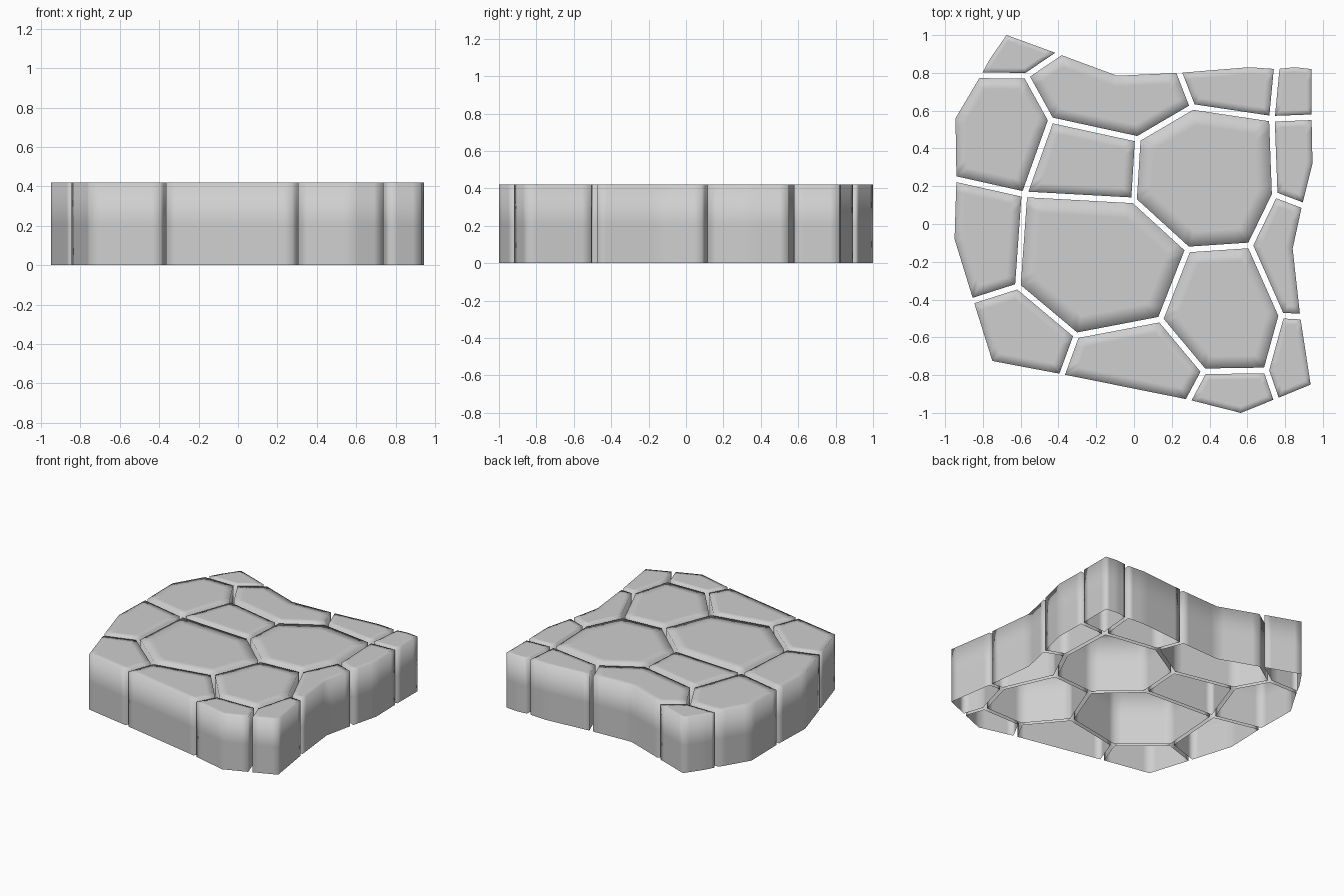
import bpy
import bmesh
from math import sqrt
from mathutils import Vector
from mathutils.geometry import intersect_line_line_2d, area_tri

if "Cube" in bpy.data.objects:
    bpy.data.objects.remove(bpy.data.objects["Cube"], do_unlink=True)

HEIGHT = 0.42
HALF_GAP = 0.015
CORNER = 0.05

# Joints between stones: capitals lie on the outer rim, small letters inside
JOINTS = dict(
    A=(-.675, 1), B=(-.4, .9), C=(-.09, .785), D=(.24, .8), E=(.61, .83),
    F=(.755, .82), G=(.85, .83), H=(.94, .82), I=(.94, .565), J=(.945, .32),
    K=(.89, .1), L=(.84, -.13), M=(.88, -.49), N=(.935, -.85),
    O=(.752, -.925), P=(.565, -1), Q=(.29, -.93), R=(-.38, -.795),
    S=(-.75, -.725), T=(-.85, -.405), U=(-.95, -.08), V=(-.94, .237),
    W=(-.945, .56), X=(-.81, .787), Y=(-.765, .87),
    a=(-.57, .785), b=(-.44, .55), c=(-.58, .157), d=(.02, .45),
    e=(.31, .62), f=(.73, .557), g=(.745, .155), h=(0, .125),
    i=(.285, -.135), j=(.615, -.113), k=(.14, -.505), l=(-.305, -.59),
    m=(-.615, -.33), n=(.37, -.78), o=(.7, -.775), p=(.78, -.485),
)

# Each stone is a clockwise walk around its joints
STONES = dict(
    back_right_corner_stone="ABaXY",
    right_back_stone="XabcVW",
    back_middle_stone="BCDedba",
    back_left_stone="DEFfe",
    back_left_corner_stone="FGHIf",
    left_back_stone="fIJKg",
    inner_small_stone="bdhc",
    inner_large_left_stone="efgjihd",
    inner_large_middle_stone="chiklm",
    right_front_stone="VcmTU",
    front_right_corner_stone="TmlRS",
    front_middle_stone="lknQR",
    front_left_stone="noOPQ",
    front_left_corner_stone="pMNOo",
    left_middle_stone="gKLMpj",
    inner_front_stone="ijponk",
)


def inset(points, widths):
    """Move every edge of a clockwise polygon inward by its own width."""
    lines = []
    for p, q, w in zip(points, points[1:] + points[:1], widths):
        along = (q - p).normalized()
        shift = Vector((along.y, -along.x)) * w
        lines.append((p + shift, along))
    result = []
    for (p, u), (q, v) in zip(lines[-1:] + lines[:-1], lines):
        cross = u.x * v.y - u.y * v.x
        t = ((q.x - p.x) * v.y - (q.y - p.y) * v.x) / cross
        result.append(p + u * t)
    return result


def area(points):
    pairs = zip(points, points[1:] + points[:1])
    return abs(sum(p.x * q.y - q.x * p.y for p, q in pairs)) / 2


def densify(points, fractions):
    """Add a support point beside each end of every edge."""
    result = []
    for p, q, f in zip(points, points[1:] + points[:1], fractions):
        result += [p, p.lerp(q, f), p.lerp(q, 1 - f)]
    return result


def build_stone(name, walk, material):
    corners = [Vector(JOINTS[letter]) for letter in walk]
    # Rim edges stay put, inner edges give way to the gap
    gaps = [0 if (s + t).isupper() else HALF_GAP
            for s, t in zip(walk, walk[1:] + walk[:1])]
    outline = inset(corners, gaps)
    border = min(0.08, 0.12 * sqrt(area(outline)))
    crown = inset(outline, [border] * len(outline))
    fractions = [min(0.3, CORNER / (q - p).length)
                 for p, q in zip(outline, outline[1:] + outline[:1])]
    outer = densify(outline, fractions)
    inner = densify(crown, fractions)

    # Walls, top border and flat crown; the underside is open
    bm = bmesh.new()
    levels = [(outer, 0), (outer, HEIGHT / 2), (outer, HEIGHT), (inner, HEIGHT)]
    rings = [[bm.verts.new((p.x, p.y, z)) for p in pts] for pts, z in levels]
    for low, high in zip(rings, rings[1:]):
        for n in range(len(low)):
            bm.faces.new((low[n - 1], high[n - 1], high[n], low[n]))
    bm.faces.new(list(reversed(rings[-1])))
    for face in bm.faces:
        face.smooth = True
    mesh = bpy.data.meshes.new(name)
    bm.to_mesh(mesh)
    bm.free()
    mesh.materials.append(material)
    stone = bpy.data.objects.new(name, mesh)
    bpy.context.collection.objects.link(stone)


# Plain grey stone
grey = bpy.data.materials.new("stone_grey")
grey.use_nodes = True
colour = (0.62, 0.62, 0.62, 1)
grey.diffuse_color = colour
grey.node_tree.nodes["Principled BSDF"].inputs["Base Color"].default_value = colour

for stone_name, stone_walk in STONES.items():
    build_stone(stone_name, stone_walk, grey)
